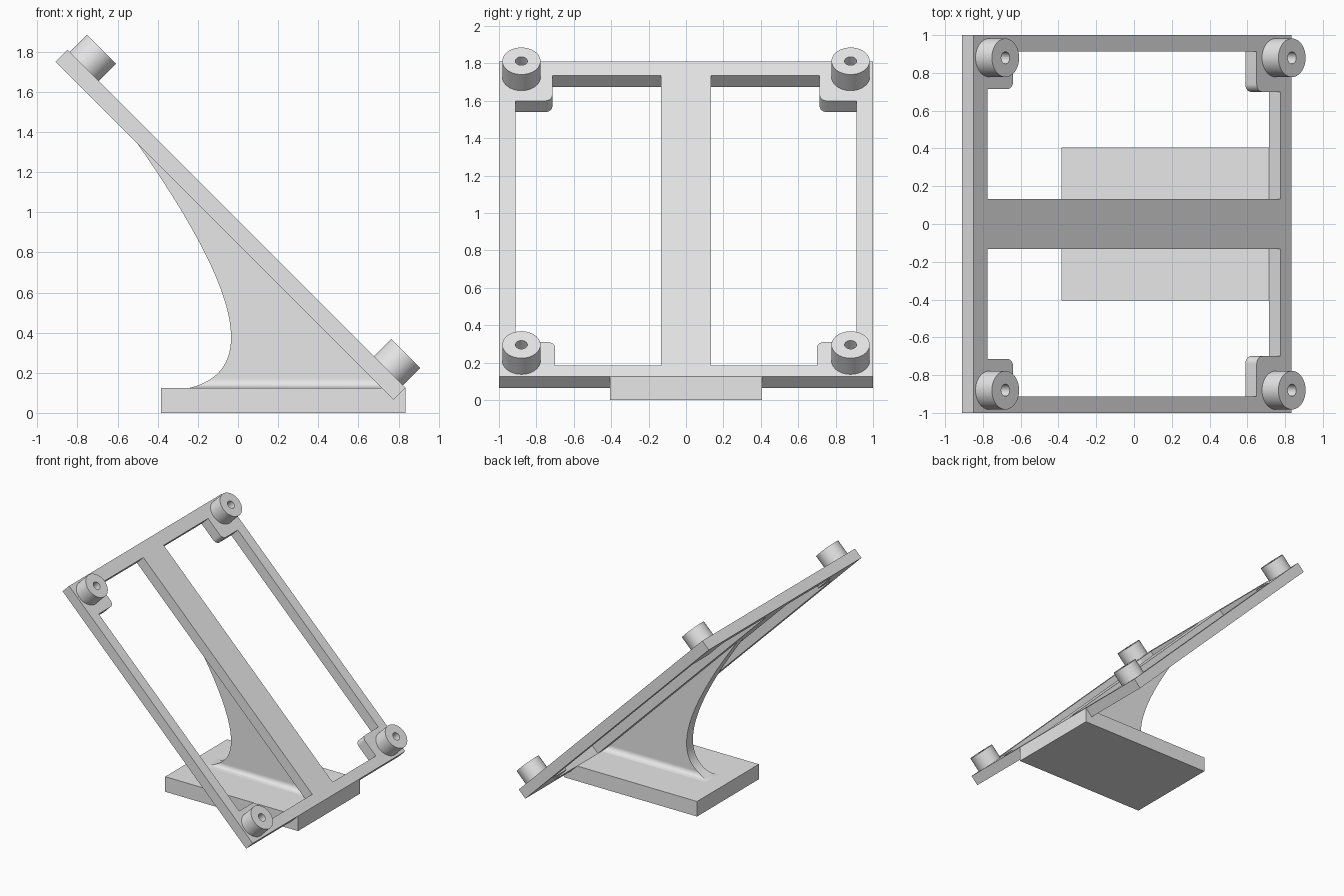
import bpy, bmesh, math
from mathutils import Matrix, Vector

if "Cube" in bpy.data.objects:
    bpy.data.objects.remove(bpy.data.objects["Cube"])

grey = bpy.data.materials.new("plain grey")
grey.diffuse_color = (0.8, 0.8, 0.8, 1)
grey.use_nodes = True
grey.node_tree.nodes["Principled BSDF"].inputs["Base Color"].default_value = grey.diffuse_color

# Tilted plate space: x across, y up the slope, z out of the plate's upper face
S = math.sqrt(0.5)
TILT = Matrix(((0, -S, S, 0.835), (1, 0, 0, 0), (0, S, S, 0.125), (0, 0, 0, 1)))
THICK = 0.085
BASE_TOP = 0.125


def add_mesh(name, bm, smooth=False):
    bmesh.ops.recalc_face_normals(bm, faces=bm.faces)
    me = bpy.data.meshes.new(name)
    bm.to_mesh(me)
    bm.free()
    me.materials.append(grey)
    ob = bpy.data.objects.new(name, me)
    bpy.context.collection.objects.link(ob)
    if smooth:
        select(ob)
        bpy.ops.object.shade_smooth_by_angle(angle=math.radians(30))
    return ob


def select(ob):
    bpy.ops.object.select_all(action='DESELECT')
    ob.select_set(True)
    bpy.context.view_layer.objects.active = ob


def arc(cx, cy, r, a0, a1, n=8):
    return [(cx + r * math.cos(math.radians(a0 + (a1 - a0) * i / n)),
             cy + r * math.sin(math.radians(a0 + (a1 - a0) * i / n))) for i in range(n + 1)]


# Base block
bm = bmesh.new()
bmesh.ops.create_cube(bm, size=1, matrix=Matrix.Translation((0.225, 0, BASE_TOP / 2))
                      @ Matrix.Diagonal((1.22, 0.81, BASE_TOP, 1)))
add_mesh("base", bm)

# Tilted frame: outline with two windows that step around rounded corner pads
LENGTH = 2.383
R = 0.04
window = ([(0.133, 0.085), (0.70, 0.085)]
          + arc(0.70 + R, 0.262 - R, R, 180, 90)
          + [(0.912, 0.262), (0.912, 2.086)]
          + arc(0.715 + R, 2.086 + R, R, 270, 180)
          + [(0.715, 2.277), (0.133, 2.277)])
outlines = [[(-1, 0), (1, 0), (1, LENGTH), (-1, LENGTH)],
            window, [(-x, y) for x, y in window]]
cu = bpy.data.curves.new("tilted_frame", 'CURVE')
cu.dimensions = '2D'
cu.fill_mode = 'BOTH'
cu.extrude = THICK / 2
for pts in outlines:
    sp = cu.splines.new('POLY')
    sp.points.add(len(pts) - 1)
    for p, (x, y) in zip(sp.points, pts):
        p.co = (x, y, 0, 1)
    sp.use_cyclic_u = True
cu.materials.append(grey)
frame = bpy.data.objects.new("tilted_frame", cu)
bpy.context.collection.objects.link(frame)
frame.matrix_world = TILT @ Matrix.Translation((0, 0, -THICK / 2))
select(frame)
bpy.ops.object.convert(target='MESH')
bpy.ops.object.shade_smooth_by_angle(angle=math.radians(30))

# Hollow standoffs at the four corners
RINGS = [(0.102, -0.01), (0.102, 0.122), (0.032, 0.122), (0.032, -0.01)]
SEG = 40
for row, up in (("lower", 0.12), ("upper", 2.265)):
    for side, x in (("front", -0.88), ("back", 0.88)):
        bm = bmesh.new()
        loops = []
        for r, h in RINGS:
            loops.append([bm.verts.new(TILT @ Vector((x + r * math.cos(math.tau * i / SEG),
                                                      up + r * math.sin(math.tau * i / SEG), h)))
                          for i in range(SEG)])
        for k in range(4):
            a, b = loops[k], loops[(k + 1) % 4]
            for i in range(SEG):
                j = (i + 1) % SEG
                bm.faces.new((a[i], a[j], b[j], b[i]))
        add_mesh(f"{row}_{side}_standoff", bm, smooth=True)

# Support web: curved back edge, flaring into the base with a fillet on each side
HALF, FILLET = 0.042, 0.042
P = [Vector(p) for p in ((-0.50, 1.34), (-0.01, 0.64), (0.12, 0.215), (-0.24, BASE_TOP))]
bm = bmesh.new()
rows = []
N = 56
for i in range(N + 1):
    t = i / N
    s = 1 - t
    x, z = s**3 * P[0] + 3 * s * s * t * P[1] + 3 * s * t * t * P[2] + t**3 * P[3]
    d = min(z - BASE_TOP, FILLET)
    w = HALF + FILLET - math.sqrt(max(0, FILLET**2 - (FILLET - d)**2))
    right = 0.84 - z + 0.02     # tucked into the frame's middle bar
    rows.append([bm.verts.new(c) for c in ((x, -w, z), (right, -w, z), (right, w, z), (x, w, z))])
for a, b in zip(rows, rows[1:]):
    for k in range(4):
        j = (k + 1) % 4
        bm.faces.new((a[k], a[j], b[j], b[k]))
bm.faces.new(rows[0])
bm.faces.new(rows[-1])
add_mesh("support_web", bm, smooth=True)
